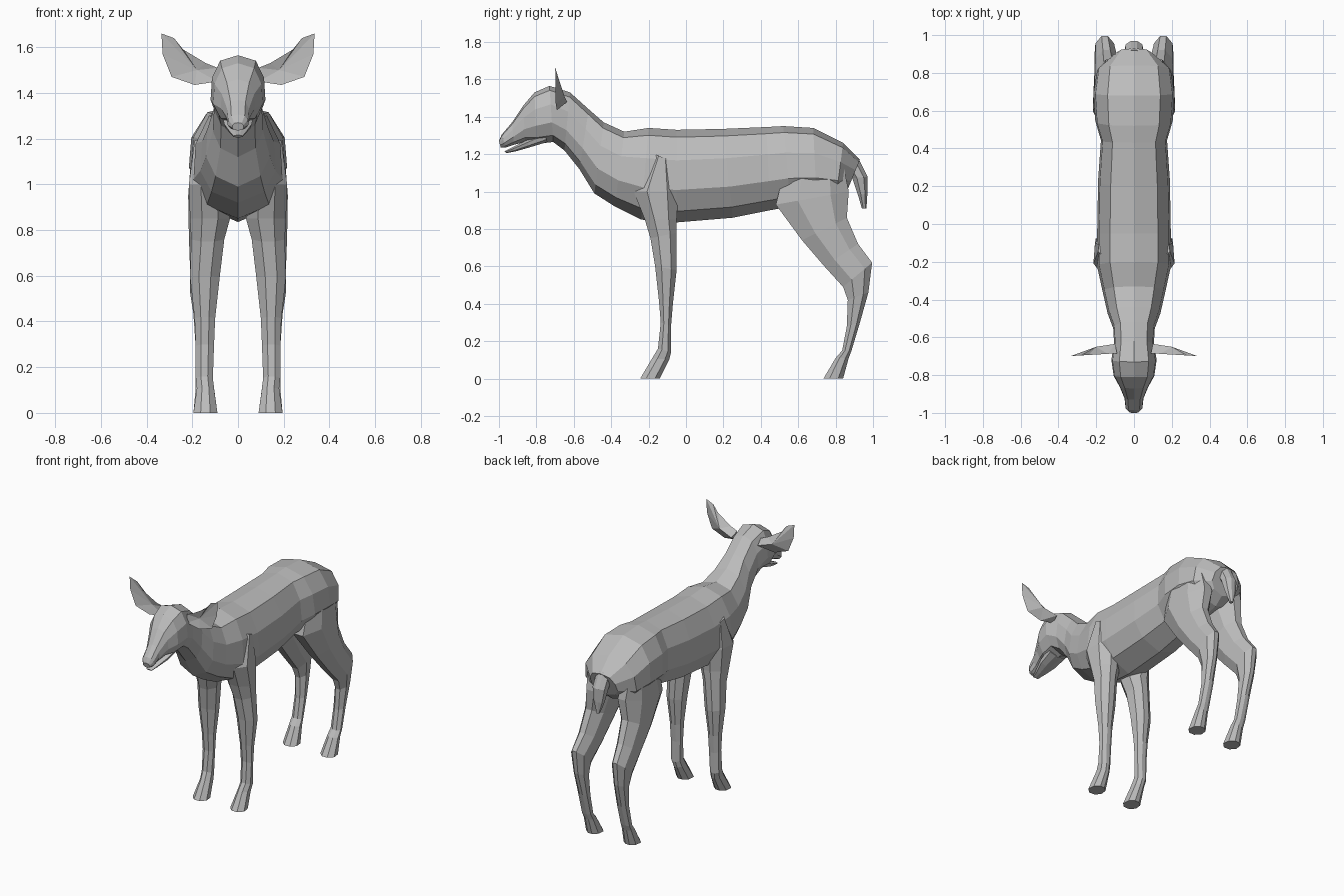
import bpy
import bmesh
from mathutils import Vector

default_cube = bpy.data.objects.get("Cube")
if default_cube:
    bpy.data.objects.remove(default_cube, do_unlink=True)

# One plain coat colour
COAT = (0.5, 0.5, 0.5, 1)
coat = bpy.data.materials.new("coat_grey")
coat.use_nodes = True
coat.diffuse_color = COAT
coat.node_tree.nodes["Principled BSDF"].inputs["Base Color"].default_value = COAT


def finish(name, mesh_builder, mirrored):
    """Turn a bmesh into a flat shaded object, optionally mirrored to the right."""
    bmesh.ops.recalc_face_normals(mesh_builder, faces=mesh_builder.faces[:])
    mesh = bpy.data.meshes.new(name)
    mesh_builder.to_mesh(mesh)
    mesh_builder.free()
    mesh.materials.append(coat)
    part = bpy.data.objects.new(name, mesh)
    bpy.context.collection.objects.link(part)
    if mirrored:
        part.modifiers.new("left_right", "MIRROR").use_axis[0] = True
    return part


def loft(name, rings, mirrored=False):
    """Skin a row of equal sized point rings and cap both ends."""
    builder = bmesh.new()
    loops = [[builder.verts.new(point) for point in ring] for ring in rings]
    for near, far in zip(loops, loops[1:]):
        for i in range(len(near)):
            j = (i + 1) % len(near)
            builder.faces.new((near[i], near[j], far[j], far[i]))
    builder.faces.new(loops[0])
    builder.faces.new(loops[-1])
    return finish(name, builder, mirrored)


# Half outline of the trunk: share of the half width, share of the height
TRUNK_HALF = [(0, 1), (.65, .92), (.95, .67), (1, .35), (.7, .12), (0, 0)]
TRUNK_OUTLINE = TRUNK_HALF + [(-x, h) for x, h in TRUNK_HALF[-2:0:-1]]
# Limb outline: share from front to back, share from inner to outer side
LIMB_OUTLINE = [(0, .3), (0, .7), (.3, 1), (.75, .95),
                (1, .65), (1, .35), (.75, .05), (.3, 0)]


def trunk_ring(top_y, top_z, low_y, low_z, half_width):
    top, low = Vector((0, top_y, top_z)), Vector((0, low_y, low_z))
    return [low.lerp(top, h) + Vector((x * half_width, 0, 0)) for x, h in TRUNK_OUTLINE]


def limb_ring(front_y, front_z, back_y, back_z, inner, outer):
    front, back = Vector((0, front_y, front_z)), Vector((0, back_y, back_z))
    return [front.lerp(back, d) + Vector((inner + (outer - inner) * s, 0, 0))
            for d, s in LIMB_OUTLINE]


# Head, neck and body as one skin
head_sections = [
    (-1, 1.27, -.99, 1.235, .025),
    (-.985, 1.305, -.965, 1.235, .045),
    (-.93, 1.37, -.92, 1.25, .05),
    (-.87, 1.46, -.86, 1.265, .075),
    (-.81, 1.53, -.8, 1.255, .108),
    (-.73, 1.565, -.71, 1.265, .12),
    (-.62, 1.53, -.65, 1.22, .105),
]
body_sections = [
    (-.52, 1.44, -.57, 1.12, .11),
    (-.44, 1.37, -.49, .99, .14),
    (-.33, 1.32, -.38, .92, .165),
    (-.2, 1.34, -.24, .85, .195),
    (-.05, 1.33, -.05, .835, .195),
    (.2, 1.335, .25, .86, .19),
    (.43, 1.345, .45, .9, .175),
    (.52, 1.35, .56, .92, .205),
    (.68, 1.34, .7, .93, .215),
    (.84, 1.26, .8, .95, .195),
    (.93, 1.17, .86, 1, .1),
]
loft("body", [trunk_ring(*section) for section in head_sections + body_sections])

# Lower jaw, slightly open
jaw_sections = [
    (-.97, 1.215, -.96, 1.205, -.02, .02),
    (-.93, 1.235, -.91, 1.215, -.035, .035),
    (-.85, 1.275, -.84, 1.235, -.06, .06),
    (-.76, 1.32, -.74, 1.265, -.07, .07),
]
loft("lower_jaw", [limb_ring(*section) for section in jaw_sections])

# Front legs from shoulder to hoof
front_leg_sections = [
    (-.17, 1.2, -.09, 1.17, .1, .19),
    (-.28, 1, -.04, 1, .04, .215),
    (-.22, .85, -.05, .85, .035, .21),
    (-.19, .75, -.05, .78, .06, .205),
    (-.165, .6, -.05, .58, .08, .21),
    (-.145, .42, -.07, .4, .1, .19),
    (-.135, .3, -.08, .28, .105, .185),
    (-.15, .16, -.08, .14, .11, .185),
    (-.18, .11, -.09, .1, .105, .18),
    (-.245, 0, -.14, 0, .09, .195),
]
loft("front_legs", [limb_ring(*section) for section in front_leg_sections], mirrored=True)

# Hind legs from haunch over the hock to the hoof
hind_leg_sections = [
    (.55, 1.2, .84, 1.15, .08, .2),
    (.48, .93, .87, 1, .02, .218),
    (.62, .74, .86, .86, .06, .215),
    (.74, .6, .92, .72, .08, .21),
    (.84, .49, .995, .62, .1, .21),
    (.865, .42, .975, .46, .11, .195),
    (.86, .28, .93, .3, .11, .185),
    (.835, .15, .885, .15, .11, .185),
    (.8, .11, .87, .11, .105, .185),
    (.735, 0, .84, 0, .09, .195),
]
loft("hind_legs", [limb_ring(*section) for section in hind_leg_sections], mirrored=True)

# Short hanging tail
tail_sections = [
    (.85, 1.13, .92, 1.18, -.05, .05),
    (.89, 1.07, .97, 1.08, -.05, .05),
    (.92, .98, .97, .99, -.035, .035),
    (.94, .91, .965, .91, -.01, .01),
]
loft("tail", [limb_ring(*section) for section in tail_sections])

# Cupped ears: a leaf outline, hollow in front and ridged behind
ear_outline = [(.09, 1.51), (.14, 1.53), (.24, 1.59), (.28, 1.64), (.335, 1.66),
               (.33, 1.57), (.29, 1.47), (.19, 1.435), (.09, 1.45)]
ear = bmesh.new()
rim = [ear.verts.new((x, -.685 - .06 * (x - .1), z)) for x, z in ear_outline]
hollow = ear.verts.new((.18, -.675, 1.5))
ridges = [ear.verts.new(point) for point in ((.1, -.635, 1.48), (.2, -.65, 1.51))]
for i, corner in enumerate(rim):
    following = rim[(i + 1) % len(rim)]
    ear.faces.new((corner, following, hollow))
    at_root = i in (0, 7, 8)
    ear.faces.new((following, corner, ridges[0] if at_root else ridges[1]))
ear.faces.new((rim[1], ridges[1], ridges[0]))
ear.faces.new((rim[7], ridges[0], ridges[1]))
finish("ears", ear, mirrored=True)
